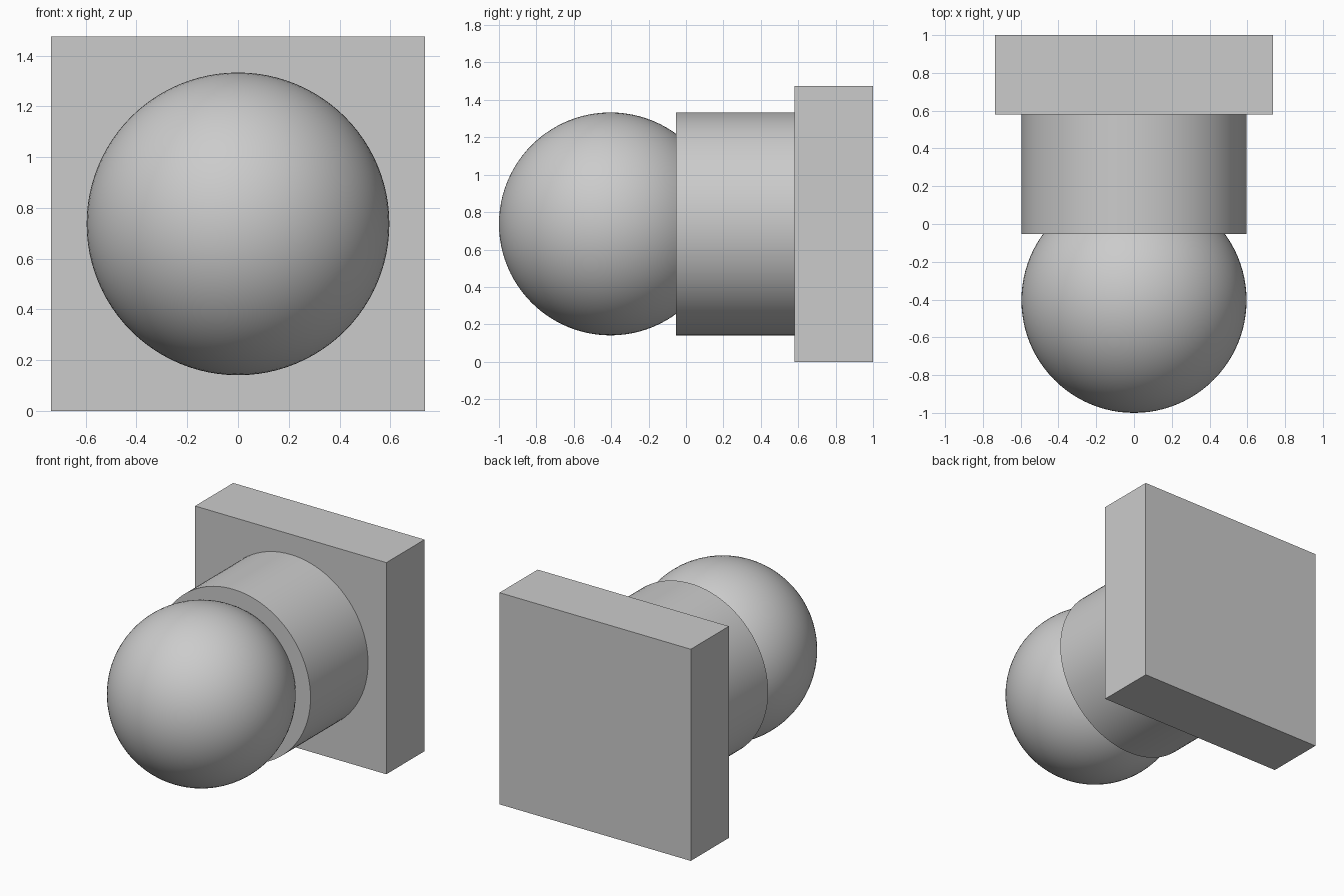
import bpy
import math

cube = bpy.data.objects.get("Cube")
if cube:
    bpy.data.objects.remove(cube, do_unlink=True)

# Single plain grey
grey = bpy.data.materials.new("plain grey")
grey.use_nodes = True
colour = (0.6, 0.6, 0.6, 1)
grey.diffuse_color = colour
grey.node_tree.nodes["Principled BSDF"].inputs["Base Color"].default_value = colour

HALF = 0.737      # half the plate's side, and the height of the axis
RADIUS = 0.596    # shared by ball and neck
NECK_FRONT, PLATE_FRONT, BACK = -0.053, 0.58, 1.0


def finish(name, smooth=False):
    ob = bpy.context.object
    ob.name = ob.data.name = name
    ob.data.materials.append(grey)
    bpy.ops.object.transform_apply(location=False, rotation=True, scale=True)
    if smooth:
        bpy.ops.object.shade_smooth_by_angle(angle=math.radians(30))


# Square back plate
bpy.ops.mesh.primitive_cube_add(size=1, location=(0, (PLATE_FRONT + BACK) / 2, HALF))
bpy.context.object.scale = (2 * HALF, BACK - PLATE_FRONT, 2 * HALF)
finish("back_plate")

# Round neck standing out from the plate
bpy.ops.mesh.primitive_cylinder_add(
    vertices=96, radius=RADIUS, depth=PLATE_FRONT - NECK_FRONT,
    location=(0, (NECK_FRONT + PLATE_FRONT) / 2, HALF), rotation=(math.pi / 2, 0, 0))
finish("neck", smooth=True)

# Ball sunk into the neck, with its poles on the neck's axis
bpy.ops.mesh.primitive_uv_sphere_add(
    segments=96, ring_count=48, radius=RADIUS,
    location=(0, RADIUS - 1, HALF), rotation=(math.pi / 2, 0, 0))
finish("ball", smooth=True)
